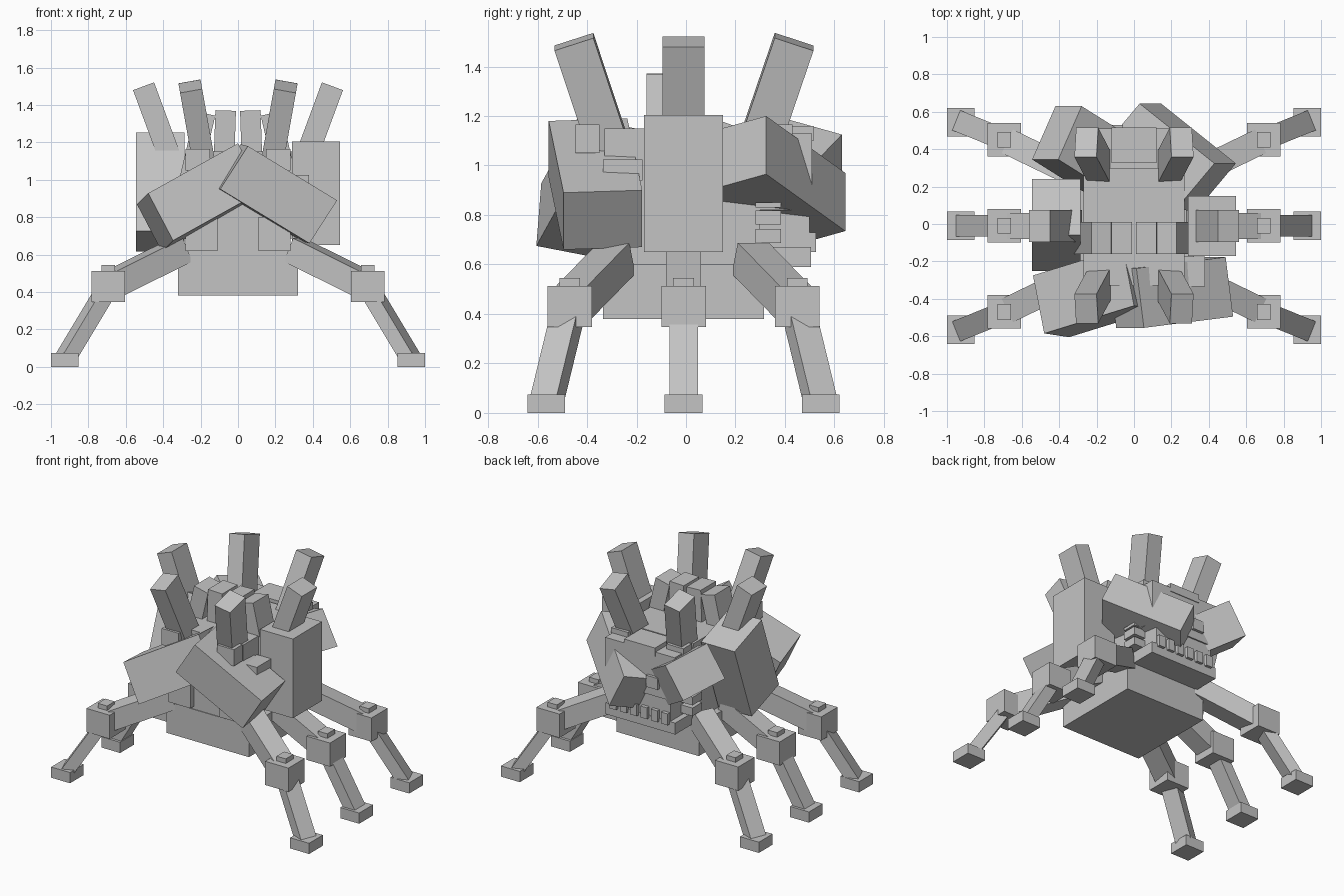
import bpy
import bmesh
from mathutils import Matrix, Vector

cube = bpy.data.objects.get("Cube")
if cube:
    bpy.data.objects.remove(cube, do_unlink=True)

stone = bpy.data.materials.new("stone_grey")
stone.use_nodes = True
GREY = (0.55, 0.55, 0.55, 1)
stone.diffuse_color = GREY
stone.node_tree.nodes["Principled BSDF"].inputs["Base Color"].default_value = GREY


def block(name, centre, u, v, w):
    """Cuboid with full edge vectors u, v, w around a centre."""
    m = Matrix((u, v, w)).transposed().to_4x4()
    m.translation = Vector(centre)
    bm = bmesh.new()
    bmesh.ops.create_cube(bm, size=1, matrix=m)
    bmesh.ops.recalc_face_normals(bm, faces=bm.faces)
    mesh = bpy.data.meshes.new(name)
    bm.to_mesh(mesh)
    bm.free()
    mesh.materials.append(stone)
    ob = bpy.data.objects.new(name, mesh)
    bpy.context.collection.objects.link(ob)
    return ob


def box(name, x, y, z):
    """Upright box from (min, max) ranges."""
    c = [(a + b) / 2 for a, b in (x, y, z)]
    return block(name, c, (x[1] - x[0], 0, 0), (0, y[1] - y[0], 0), (0, 0, z[1] - z[0]))


def beam(name, start, end, ref, wa, wb):
    """Bar from start to end; wa is its width towards ref, wb the other."""
    p, q, r = Vector(start), Vector(end), Vector(ref)
    d = q - p
    n = d.normalized()
    a = (r - n * r.dot(n)).normalized()
    return block(name, (p + q) / 2, d, a * wa, n.cross(a) * wb)


def slab(name, corner, u, v, w):
    """Tilted armour slab grown from one corner."""
    u, v, w = Vector(u), Vector(v), Vector(w)
    return block(name, Vector(corner) + (u + v + w) / 2, u, v, w)


UP, BACK = (0, 0, 1), (0, 1, 0)
SIDES = (("left", 1), ("right", -1))

# Body
box("body_base", (-.32, .32), (-.335, .315), (.38, .60))
box("torso", (-.27, .27), (-.33, .30), (.58, 1.15))

# Head, jaws and brow
box("head", (-.27, .27), (.25, .51), (.82, 1.13))
box("crown", (-.12, .12), (.325, .515), (1.10, 1.16))
box("upper_jaw", (-.23, .23), (.25, .50), (.67, .84))
box("lower_jaw", (-.27, .27), (.28, .505), (.59, .67))
for i in range(6):
    x = -.2 + i * .08
    box("tooth", (x - .025, x + .025), (.48, .525), (.65, .73))

# Armour slabs, each thrown at its own angle
slab("front_left_armour", (.053, -.555, 1.18), (.477, .06, -.29), (-.04, .318, .01), (-.148, 0, -.23))
slab("front_right_armour", (0, -.437, 1.195), (-.48, -.148, -.267), (-.06, .31, -.06), (.133, -.02, -.253))
slab("back_left_armour", (.43, .324, 1.20), (-.40, .32, -.23), (-.21, -.25, -.07), (.115, 0, -.235))
slab("back_right_armour", (-.28, .63, 1.125), (.415, -.26, -.27), (-.125, -.285, .08), (-.14, 0, -.21))
box("side_left_armour", (.29, .545), (-.17, .15), (.65, 1.205))
tilt = Matrix.Rotation(-.349, 3, 'X')
block("side_right_armour", (-.415, -.005, .935), (.26, 0, 0),
      tilt @ Vector((0, .32, 0)), tilt @ Vector((0, 0, .56)))

for side, s in SIDES:
    # Legs: thigh, knee, cap, shin and foot
    for place, k in (("front", -1), ("middle", 0), ("back", 1)):
        hip = (s * .30, k * .27 - .01, .625)
        knee = (s * .693, k * .46 - .01, .43)
        foot = (s * .927, k * .555 - .01, .04)
        tag = place + "_" + side
        beam(tag + "_thigh", hip, knee, UP, .137, .14)
        beam(tag + "_shin", knee, foot, UP, .08, .115)
        x, y, z = knee
        box(tag + "_knee", (x - .09, x + .09), (y - .09, y + .09), (.347, .513))
        box(tag + "_knee_cap", (x - .036, x + .036), (y - .042, y + .042), (.50, .545))
        x, y, z = foot
        box(tag + "_foot", (x - .073, x + .073), (y - .076, y + .076), (0, .075))

    # Spikes: two at the corners and one at the side
    for k in (-1, 1):
        beam("corner_spike_" + side, (s * .173, k * .29 - .01, 1.04),
             (s * .255, k * .445 - .008, 1.50), BACK, .165, .12)
        y = k * .39 - .008
        box("spike_base_" + side, tuple(sorted((s * .15, s * .28))), (y - .048, y + .048), (1.05, 1.165))
    beam("side_spike_" + side, (s * .335, -.01, 1.04), (s * .505, -.01, 1.50), BACK, .17, .12)

    # Ridge blocks fanned across the back
    beam("inner_ridge_" + side, (s * .08, -.075, .95), (s * .066, -.075, 1.37), BACK, .17, .11)
    beam("outer_ridge_" + side, (s * .27, -.075, .95), (s * .175, -.075, 1.355), BACK, .17, .11)

    # Chest plates, eyes, cheek bars
    box("chest_block_" + side, tuple(sorted((s * .11, s * .28))), (-.37, -.25), (.62, .80))
    box("eye_" + side, tuple(sorted((s * .06, s * .15))), (.48, .53), (.88, .96))
    for z in (.715, .79, .84):
        h = .028 if z < .8 else .01
        box("cheek_bar_" + side, tuple(sorted((s * .2, s * .32))), (.28, .385), (z - h, z + h))

box("shoulder_tab", (.25, .38), (-.335, -.175), (.94, 1.025))
